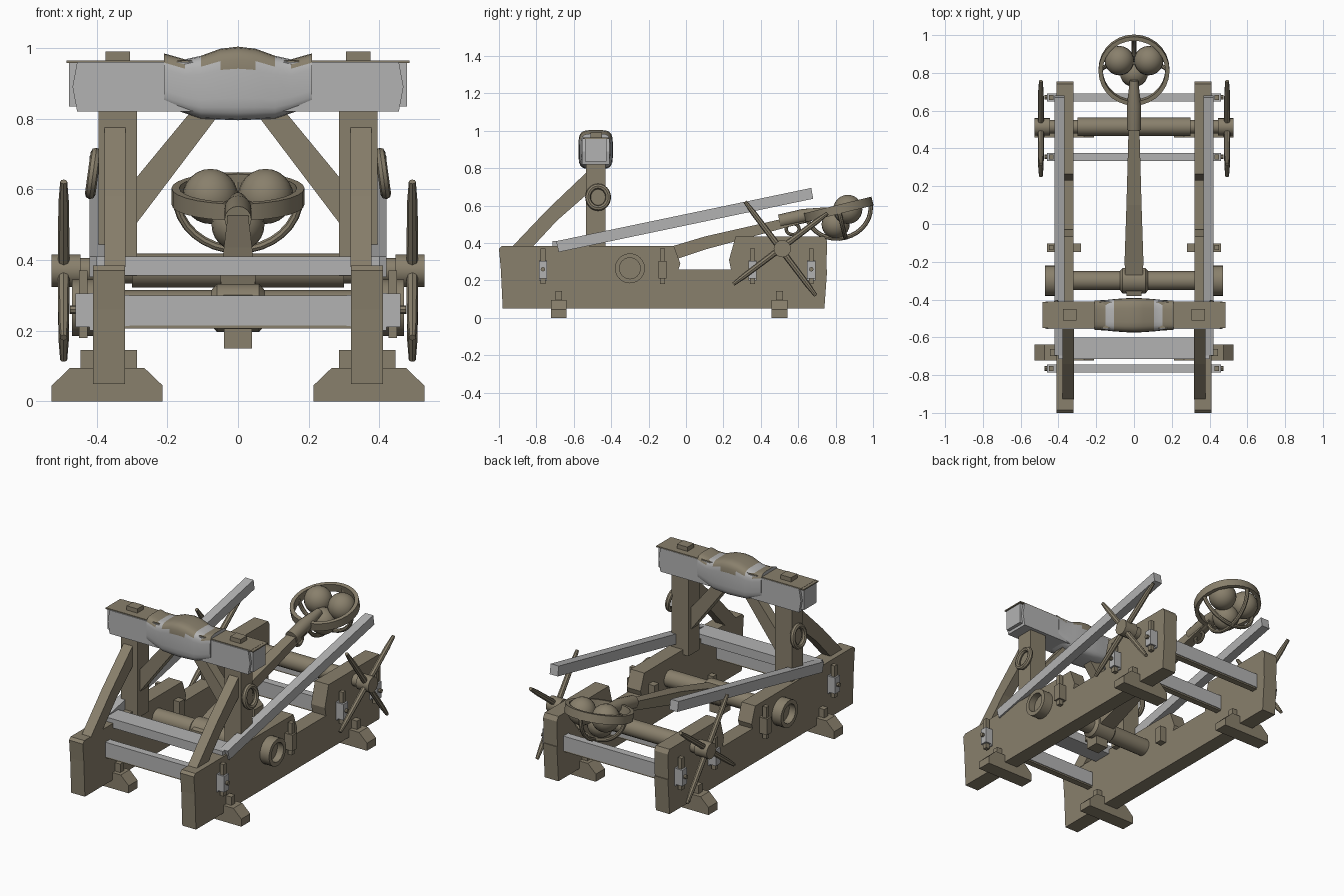
import bpy, bmesh, math
from mathutils import Vector

if "Cube" in bpy.data.objects:
    bpy.data.objects.remove(bpy.data.objects["Cube"])


def material(name, rgb):
    m = bpy.data.materials.new(name)
    m.diffuse_color = (*rgb, 1)
    m.use_nodes = True
    m.node_tree.nodes["Principled BSDF"].inputs["Base Color"].default_value = m.diffuse_color
    return m


WOOD = material("weathered wood", (0.25, 0.215, 0.15))
GREY = material("pale grey", (0.45, 0.45, 0.45))


def finish(name, bm, mat, smooth=False):
    bmesh.ops.recalc_face_normals(bm, faces=bm.faces)
    me = bpy.data.meshes.new(name)
    bm.to_mesh(me)
    bm.free()
    me.materials.append(mat)
    ob = bpy.data.objects.new(name, me)
    bpy.context.collection.objects.link(ob)
    if smooth:
        bpy.ops.object.select_all(action='DESELECT')
        ob.select_set(True)
        bpy.context.view_layer.objects.active = ob
        bpy.ops.object.shade_smooth_by_angle(angle=math.radians(40))
    return ob


def loft(name, rings, mat, smooth=False, closed=False):
    """Skin a list of equal-length point rings."""
    bm = bmesh.new()
    vs = [[bm.verts.new(p) for p in r] for r in rings]
    n = len(vs[0])
    pairs = list(zip(vs, vs[1:])) + ([(vs[-1], vs[0])] if closed else [])
    for a, b in pairs:
        for i in range(n):
            j = (i + 1) % n
            bm.faces.new((a[i], a[j], b[j], b[i]))
    if not closed:
        bm.faces.new(vs[0])
        bm.faces.new(vs[-1])
    return finish(name, bm, mat, smooth)


def box(name, x, y, z, mat=WOOD):
    return loft(name, [[(x[0], y[0], h), (x[1], y[0], h), (x[1], y[1], h), (x[0], y[1], h)] for h in z], mat)


def side_prism(name, x, pts, mat=WOOD):
    """Extrude a y-z profile along x."""
    return loft(name, [[(h, a, b) for a, b in pts] for h in x], mat)


def front_prism(name, y, pts, mat=WOOD):
    """Extrude an x-z profile along y."""
    return loft(name, [[(a, h, b) for a, b in pts] for h in y], mat)


def rod(name, stations, mat=WOOD, n=16):
    """Round bar through (point, radius) stations on a straight line."""
    p = [Vector(s[0]) for s in stations]
    q = (p[-1] - p[0]).to_track_quat('Z', 'Y')
    rings = [[c + q @ Vector((s[1] * math.cos(math.tau * i / n), s[1] * math.sin(math.tau * i / n), 0))
              for i in range(n)] for c, s in zip(p, stations)]
    return loft(name, rings, mat, True)


def tube(name, path, r, closed=False, n=8):
    """Round tube along a bent path."""
    path = [Vector(p) for p in path]
    normal = (path[len(path) // 3] - path[0]).cross(path[2 * len(path) // 3] - path[0]).normalized()
    rings, m = [], len(path)
    for i, c in enumerate(path):
        a, b = (path[i - 1], path[(i + 1) % m]) if closed else (path[max(i - 1, 0)], path[min(i + 1, m - 1)])
        u = (b - a).normalized().cross(normal)
        rings.append([c + r * (u * math.cos(math.tau * k / n) + normal * math.sin(math.tau * k / n)) for k in range(n)])
    return loft(name, rings, WOOD, True, closed)


def ball(name, c, r):
    bm = bmesh.new()
    bmesh.ops.create_uvsphere(bm, u_segments=20, v_segments=12, radius=r)
    bmesh.ops.translate(bm, verts=bm.verts, vec=c)
    return finish(name, bm, WOOD, True)


def circle(c, u, v, n=24, start=0.0, sweep=math.tau, end=False):
    c, u, v = Vector(c), Vector(u), Vector(v)
    d = n - 1 if end else n
    return [c + u * math.cos(start + sweep * i / d) + v * math.sin(start + sweep * i / d) for i in range(n)]


for s, side in ((-1, "left"), (1, "right")):
    def X(a, b):
        return sorted((s * a, s * b))

    # side frame
    side_prism(side + "_lower_rail", X(0.32, 0.41),
               [(-0.98, 0.05), (0.74, 0.05), (0.755, 0.26), (-0.99, 0.26)])
    side_prism(side + "_front_rail", X(0.32, 0.41),
               [(-0.99, 0.26), (-0.04, 0.26), (-0.03, 0.29), (-0.065, 0.385), (-0.985, 0.385), (-1.0, 0.37)])
    side_prism(side + "_rear_rail", X(0.32, 0.41),
               [(0.24, 0.26), (0.75, 0.26), (0.755, 0.41), (0.74, 0.435), (0.265, 0.435), (0.23, 0.31)])
    # feet with wedges
    for y in (-0.68, 0.5):
        front_prism(side + "_foot", (y - 0.042, y + 0.042),
                    [(s * a, b) for a, b in ((0.213, 0), (0.527, 0), (0.527, 0.045), (0.475, 0.095),
                                             (0.265, 0.095), (0.213, 0.045))])
        for a, b in ((0.285, 0.325), (0.405, 0.445)):
            box(side + "_foot_wedge", X(a, b), (y - 0.018, y + 0.018), (0.09, 0.145))
    # crossbar tenons with locking pegs
    for y, mat in ((-0.765, GREY), (0.355, GREY), (0.67, GREY), (-0.125, WOOD)):
        box(side + "_tenon", X(0.28 if mat is WOOD else 0.40, 0.46), (y - 0.022, y + 0.022), (0.21, 0.305), mat)
        box(side + "_locking_peg", X(0.425, 0.45), (y - 0.013, y + 0.013), (0.18, 0.37))
    # upright, its tenon and its braces
    box(side + "_post", X(0.285, 0.395), (-0.535, -0.43), (0.355, 0.825))
    box(side + "_post_tenon", X(0.305, 0.375), (-0.51, -0.45), (0.95, 0.99))
    side_prism(side + "_rear_brace", X(0.318, 0.378),
               [(-0.93, 0.38), (-0.82, 0.38), (-0.69, 0.52), (-0.53, 0.66), (-0.53, 0.78), (-0.74, 0.58)])
    front_prism(side + "_inner_brace", (-0.515, -0.455),
                [(s * a, b) for a, b in ((0.29, 0.50), (0.29, 0.63), (0.125, 0.83), (0.04, 0.83))])
    # hanging ring on the post
    tube(side + "_hanging_ring", circle((s * 0.41, -0.47, 0.645), (0, 0.054, 0), (s * 0.008, 0, -0.058)), 0.015, True)
    # sloping pale arm
    side_prism(side + "_sloping_arm", X(0.367, 0.42),
               [(-0.68, 0.352), (0.68, 0.637), (0.67, 0.695), (-0.695, 0.41)], GREY)
    # hollow end of the torsion shaft
    prof = ((0.40, 0.08), (0.47, 0.08), (0.47, 0.056), (0.43, 0.056))
    loft(side + "_shaft_socket", [circle((s * x, -0.3, 0.265), (0, r, 0), (0, 0, r)) for x, r in prof], WOOD, True)
    # windlass hub and spokes
    rod(side + "_hub", [((s * 0.445, 0.515, 0.37), 0.046), ((s * 0.528, 0.515, 0.37), 0.046)])
    for k in range(4):
        t = math.radians(37 + 90 * k)
        d = Vector((0, math.cos(t), math.sin(t)))
        c = Vector((s * 0.493, 0.505, 0.37))
        rod(side + "_spoke", [(c, 0.017), (c + d * 0.24, 0.015), (c + d * 0.315, 0.010)], n=8)

# lower crossbars with a wooden strip below
for y in (-0.765, 0.355, 0.67):
    front_prism("crossbar", (y - 0.022, y + 0.022),
                [(-0.42, 0.20), (-0.3, 0.215), (0.3, 0.215), (0.42, 0.20),
                 (0.42, 0.307), (0.3, 0.30), (-0.3, 0.30), (-0.42, 0.307)], GREY)
    box("crossbar_strip", (-0.32, 0.32), (y - 0.018, y + 0.018), (0.206, 0.217))
    rod("crossbar_pin", [((-0.475, y, 0.26), 0.012), ((0.475, y, 0.26), 0.012)], n=8)
box("front_plank", (-0.40, 0.40), (-0.715, -0.60), (0.357, 0.41), GREY)

# windlass drum and torsion shaft
rod("windlass_axle", [((-0.45, 0.515, 0.37), 0.036), ((0.45, 0.515, 0.37), 0.036)])
rod("windlass_drum", [((-0.3, 0.515, 0.37), 0.048), ((0.3, 0.515, 0.37), 0.048)])
rod("torsion_shaft", [((-0.42, -0.3, 0.265), 0.05), ((0.42, -0.3, 0.265), 0.05)])
rod("shaft_collar", [((x, -0.3, 0.265), r) for x, r in
                     ((-0.075, 0.05), (-0.06, 0.068), (0.06, 0.068), (0.075, 0.05))])

# throwing arm
loft("throwing_arm", [[(-w, y, z - h), (w, y, z - h), (w, y, z + h), (-w, y, z + h)]
                      for y, z, w, h in ((-0.38, 0.25, 0.04, 0.045), (-0.2, 0.305, 0.05, 0.04),
                                         (0.1, 0.40, 0.04, 0.035), (0.68, 0.545, 0.024, 0.022))], WOOD)
rod("arm_socket", [((0, 0.50, 0.515), 0.038), ((0, 0.63, 0.545), 0.038), ((0, 0.76, 0.57), 0.022)])
box("arm_foot", (-0.04, 0.04), (-0.36, -0.28), (0.15, 0.28))
tube("arm_loop", circle((0, 0.57, 0.475), (0, 0.035, 0), (0, 0, 0.03), 16), 0.009, True)

# basket: flat banded rim, ribs below, stones inside
C, U, V = Vector((0, 0.815, 0.58)), Vector((1, 0, 0)), Vector((0, 0.97, 0.24))
N = U.cross(V)
band = ((0.188, -0.024), (0.188, 0.024), (0.166, 0.024), (0.166, -0.024))
loft("basket_rim", [[C + r * (U * math.cos(a) + V * math.sin(a)) + N * h for r, h in band]
                    for a in [math.tau * i / 28 for i in range(28)]], WOOD, True, True)
for d in (U, V):
    tube("basket_rib", circle(C, d * 0.174, N * -0.155, 17, 0, math.pi, True), 0.012)
for c, r in (((-0.078, 0.865, 0.58), 0.078), ((0.078, 0.865, 0.58), 0.078), ((0, 0.80, 0.50), 0.075)):
    ball("stone", c, r)

# top beam: pale sleeve, wooden cap and end caps
front_prism("top_beam", (-0.555, -0.41),
            [(-0.455, 0.82), (0.455, 0.82), (0.468, 0.89), (0.455, 0.96), (-0.455, 0.96), (-0.468, 0.89)], GREY)
box("beam_cap", (-0.468, 0.468), (-0.55, -0.412), (0.957, 0.965))
for s in (-1, 1):
    box("beam_end", sorted((s * 0.45, s * 0.478)), (-0.54, -0.425), (0.835, 0.957), GREY)
    box("beam_end_cap", sorted((s * 0.455, s * 0.485)), (-0.55, -0.412), (0.957, 0.964))

# padded cloth wrapped round the beam; top is brown apart from two pale bands
rings = []
for x, top, low, depth in ((-0.21, 0.985, 0.835, 0.078), (-0.15, 0.968, 0.815, 0.081), (-0.105, 0.978, 0.80, 0.086),
                           (-0.05, 0.998, 0.797, 0.09), (0, 1.004, 0.795, 0.092), (0.05, 0.998, 0.797, 0.09),
                           (0.105, 0.978, 0.80, 0.086), (0.15, 0.968, 0.815, 0.081), (0.21, 0.985, 0.835, 0.078)):
    ring = []
    for i in range(24):
        a = math.tau * (i + 0.5) / 24
        cy, cz = (math.copysign(abs(f(a)) ** 0.45, f(a)) for f in (math.cos, math.sin))
        ring.append((x, -0.483 + depth * cy, (top + low) / 2 + (top - low) / 2 * cz))
    rings.append(ring)
pad = loft("beam_pad", rings, GREY, True)
pad.data.materials.append(WOOD)
for f in pad.data.polygons:
    on_band = 0.105 < abs(f.center.x) < 0.15
    f.material_index = int(f.center.z > 0.952 and not on_band)
